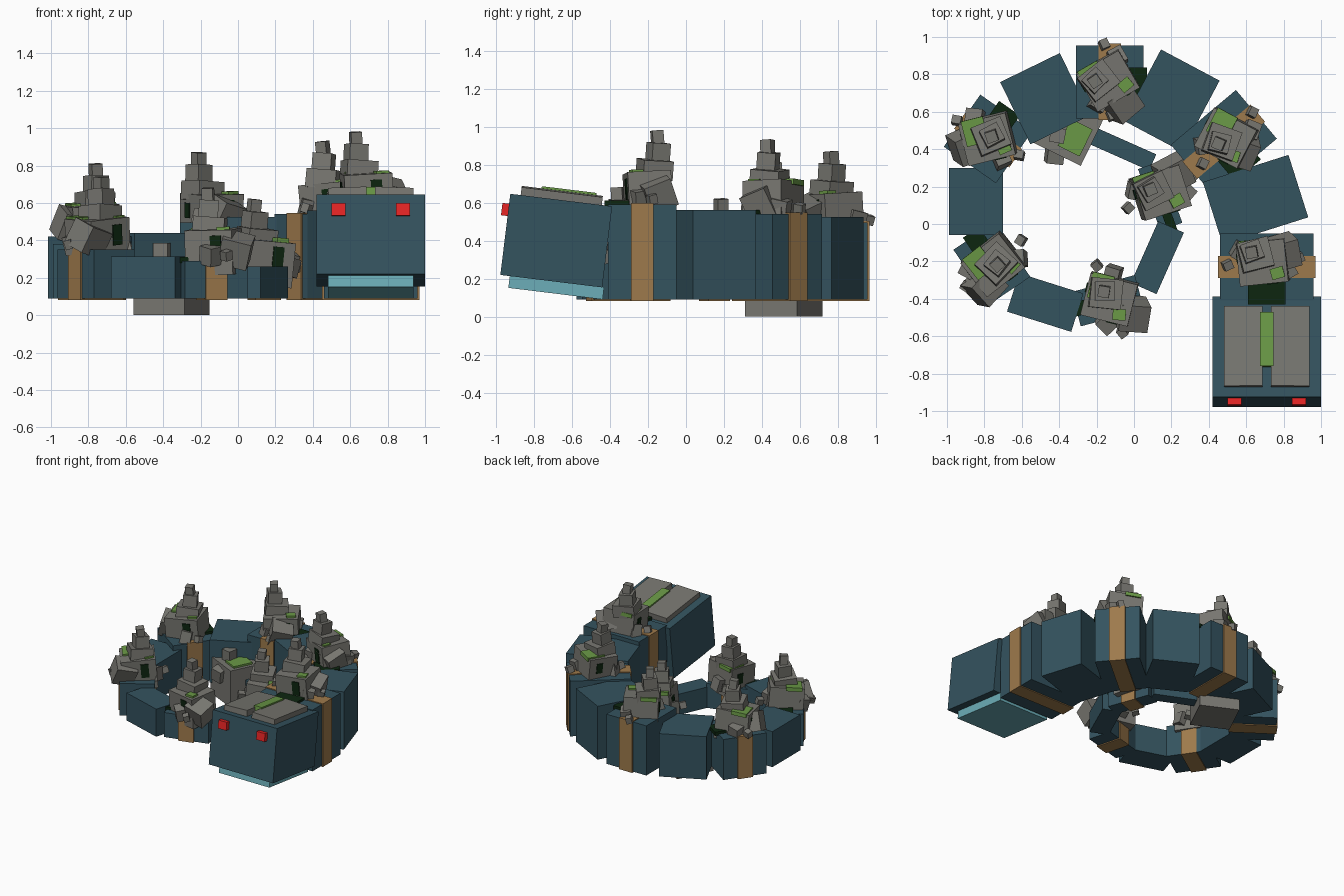
import bpy
import math
import random
from mathutils import Matrix, Vector, Euler

random.seed(4)


def srgb(r, g, b):
    def lin(c):
        c /= 255
        return c / 12.92 if c <= 0.04045 else ((c + 0.055) / 1.055) ** 2.4
    return (lin(r), lin(g), lin(b), 1)


def material(name, *rgb):
    m = bpy.data.materials.new(name)
    m.diffuse_color = srgb(*rgb)
    return m


TEAL = material("dark teal", 52, 83, 95)
PALE = material("pale teal", 108, 174, 184)
TAN = material("tan band", 158, 122, 76)
ROCK = material("grey rock", 120, 119, 113)
MOSS = material("moss green", 106, 153, 70)
DARK = material("deep green", 13, 38, 16)
RED = material("eye red", 238, 38, 38)


def box(name, mat, size, loc, rot=(0, 0, 0), frame=None):
    """Box with rotation in degrees, optionally inside a parent frame."""
    bpy.ops.mesh.primitive_cube_add(size=1)
    ob = bpy.context.object
    ob.name = name
    m = Matrix.LocRotScale(Vector(loc), Euler([math.radians(a) for a in rot]), Vector(size))
    ob.matrix_world = frame @ m if frame else m
    ob.data.materials.append(mat)
    return ob


def frame(loc, rot=(0, 0, 0)):
    return Matrix.LocRotScale(Vector(loc), Euler([math.radians(a) for a in rot]), None)


# Head, tilted upward at the front
head = frame((0.71, -0.683, 0.40), (-7, 0, 0))
box("head", TEAL, (0.58, 0.54, 0.43), (0, 0, 0), frame=head)
box("jaw", PALE, (0.455, 0.50, 0.065), (0, 0.03, -0.245), frame=head)
for s in (-1, 1):
    box("eye", RED, (0.075, 0.05, 0.065), (s * 0.173, -0.28, 0.13), frame=head)
    box("brow_plate", ROCK, (0.205, 0.43, 0.05), (s * 0.125, 0.0, 0.235), (0, s * 2, 0), frame=head)
box("head_moss", MOSS, (0.07, 0.29, 0.05), (0, 0.035, 0.25), frame=head)

# Coiled body: x, y, heading, width, length, top height; every other one is banded
BASE = 0.09
segments = [
    (0.71, -0.23, 0, 0.50, 0.36, 0.59),
    (0.65, 0.13, 17.6, 0.48, 0.35, 0.56),
    (0.48, 0.44, 40, 0.455, 0.34, 0.54),
    (0.20, 0.66, 62, 0.43, 0.355, 0.525),
    (-0.13, 0.76, 90, 0.39, 0.36, 0.495),
    (-0.475, 0.67, 116, 0.37, 0.355, 0.44),
    (-0.78, 0.455, 145, 0.34, 0.34, 0.42),
    (-0.845, 0.12, 180, 0.29, 0.36, 0.38),
    (-0.76, -0.21, 214, 0.26, 0.35, 0.35),
    (-0.475, -0.42, 252.5, 0.215, 0.36, 0.315),
    (-0.14, -0.41, 285, 0.19, 0.35, 0.29),
    (0.125, -0.18, 336, 0.15, 0.36, 0.26),
    (0.14, 0.15, 380, 0.125, 0.35, 0.23),
    (-0.06, 0.40, 426, 0.095, 0.35, 0.20),
]
for i, (x, y, h, w, l, top) in enumerate(segments):
    height = top - BASE
    mid = BASE + height / 2
    box("body_segment", TEAL, (w, l, height), (x, y, mid), (0, 0, h))
    if i % 2 == 0:
        box("body_band", TAN, (w + 0.02, 0.12, height + 0.015), (x, y, mid), (0, 0, h))
        box("vine_patch", DARK, (w * 0.4, 0.14, 0.03), (0, -0.13, 0.005),
            frame=frame((x, y, top), (0, 0, h)))


def tower(center, top_xy, boulder_xy, z, yaw, heading):
    """Stacked ruin: wide base, leaning column, fallen boulder, moss and rubble."""
    c, t, b = Vector(center), Vector(top_xy), Vector(boulder_xy)
    m = c.lerp(t, 0.7)
    lean = random.uniform(-6, 6)
    base = frame((c.x, c.y, z), (0, 0, yaw))
    box("ruin_base", ROCK, (0.26, 0.23, 0.24), (0, 0, 0.05), (3, lean, 0), base)
    box("ruin_door", DARK, (0.06, 0.008, 0.11), (0.04, -0.119, 0.08), (3, lean, 0), base)
    box("ruin_window", DARK, (0.008, 0.05, 0.08), (-0.134, 0.03, 0.08), (3, lean, 0), base)
    box("ruin_ledge", ROCK, (0.17, 0.16, 0.10), (m.x, m.y, z + 0.185), (lean, 4, yaw + 8))
    box("ruin_column", ROCK, (0.105, 0.10, 0.19), (t.x, t.y, z + 0.23), (lean, 3, yaw + 14))
    box("ruin_spire", ROCK, (0.06, 0.06, 0.10), (t.x, t.y, z + 0.34), (4, lean, yaw + 5))
    box("ruin_moss", MOSS, (0.12, 0.14, 0.03), (-0.06, 0.05, 0.165), (2, lean, 0), base)
    box("moss_tuft", MOSS, (0.07, 0.06, 0.025), (0.07, -0.07, 0.17), (0, lean, 10), base)
    box("boulder", ROCK, (0.16, 0.15, 0.15), (b.x, b.y, z + 0.06), (22, 14, yaw + 10))
    # rubble on both flanks
    flank = frame((c.x, c.y, z), (0, 0, heading))
    for s in (-1, 1):
        box("rubble", ROCK, (0.05, 0.045, 0.05), (s * 0.19, 0.02 * s, 0.03), (15, 10, 25), flank)
        box("rubble_block", ROCK, (0.09, 0.08, 0.10), (s * 0.12, -0.05 * s, 0.03), (10, 12, 30 * s), flank)


# Ruins along the back
tower((0.69, -0.20), (0.63, -0.15), (0.79, -0.15), 0.59, 6, 0)
tower((0.50, 0.46), (0.455, 0.43), (0.57, 0.40), 0.54, -28, 40)
tower((-0.14, 0.77), (-0.21, 0.765), (-0.07, 0.65), 0.48, 30, 90)
tower((-0.78, 0.46), (-0.76, 0.47), (-0.89, 0.42), 0.42, 14, 145)
tower((-0.75, -0.21), (-0.73, -0.215), (-0.80, -0.33), 0.35, 38, 214)
tower((-0.13, -0.40), (-0.16, -0.36), (-0.01, -0.48), 0.29, -14, 285)
tower((0.14, 0.17), (0.085, 0.185), (0.21, 0.27), 0.23, 18, 380)

# Rock club at the tail tip
tail = frame((-0.355, 0.515, 0.0), (0, 0, -26))
box("tail_rock", ROCK, (0.305, 0.305, 0.30), (0, 0, 0.15), frame=tail)
box("tail_moss", MOSS, (0.13, 0.16, 0.03), (0.06, -0.03, 0.30), frame=tail)
box("tail_stone", ROCK, (0.08, 0.08, 0.09), (-0.03, -0.06, 0.34), (0, 0, 15), tail)
box("tail_chip", ROCK, (0.09, 0.09, 0.10), (0.0, -0.16, 0.22), (8, 10, 20), tail)
